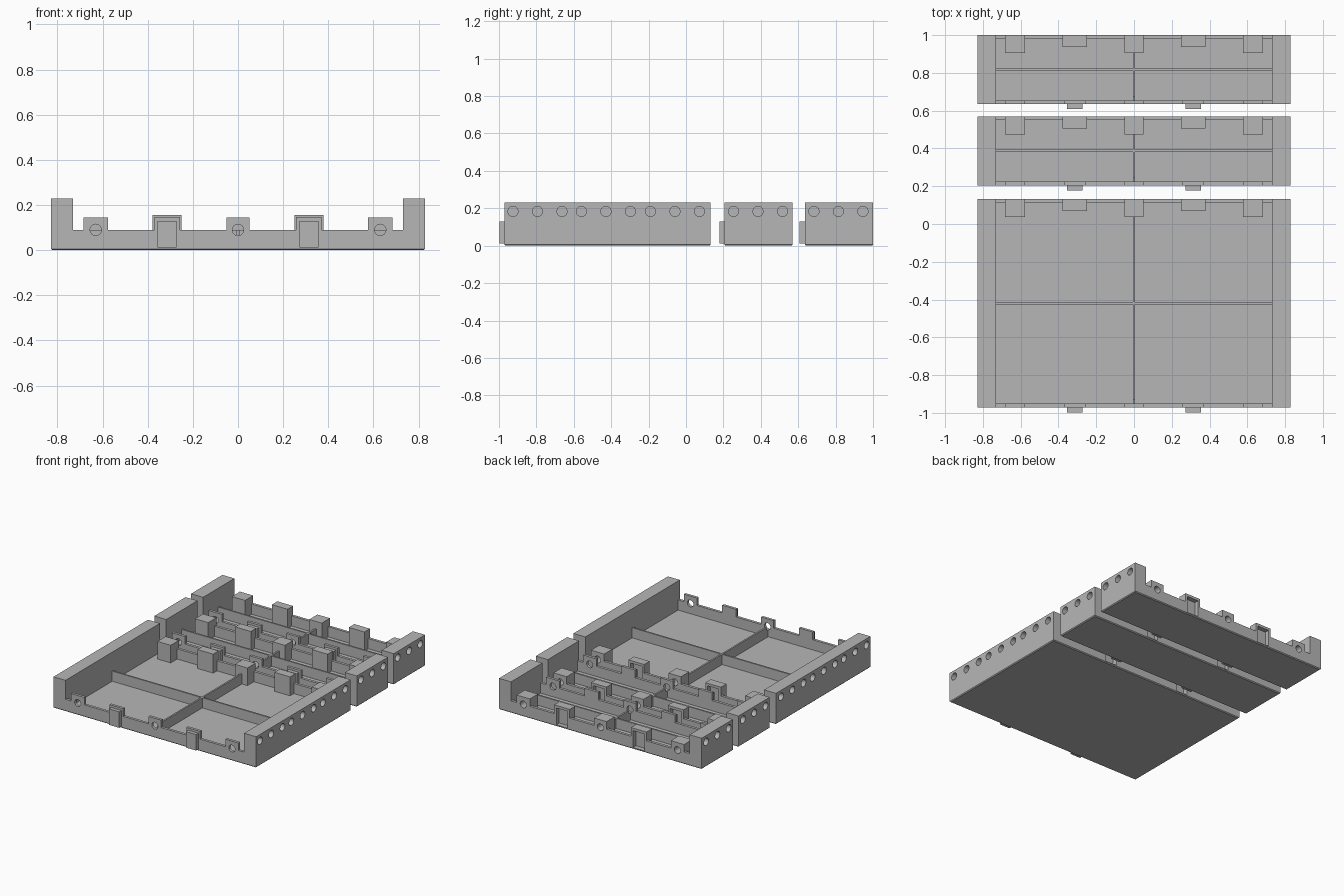
import bpy, bmesh, math
from mathutils import Matrix, Vector

if "Cube" in bpy.data.objects:
    bpy.data.objects.remove(bpy.data.objects["Cube"])

grey = bpy.data.materials.new("plain grey")
grey.diffuse_color = (0.47, 0.47, 0.47, 1)
grey.use_nodes = True
grey.node_tree.nodes["Principled BSDF"].inputs["Base Color"].default_value = grey.diffuse_color

HALF_X, INNER_X, TOP = 0.828, 0.73, 0.23     # outer half width, cavity half width, side wall top
LOW, FLOOR, WALL = 0.09, 0.015, 0.02         # end wall top, floor top, end wall thickness
PIN_X, KEY_X = (-0.63, 0, 0.63), (-0.314, 0.314)


def make(name, boxes=(), rods=()):
    """One mesh of boxes (x0,x1,y0,y1,z0,z1) and rods (centre, axis, length, radius)."""
    bm = bmesh.new()
    for x0, x1, y0, y1, z0, z1 in boxes:
        m = Matrix.Translation(((x0 + x1) / 2, (y0 + y1) / 2, (z0 + z1) / 2))
        bmesh.ops.create_cube(bm, size=1, matrix=m @ Matrix.Diagonal((x1 - x0, y1 - y0, z1 - z0, 1)))
    for centre, axis, length, r in rods:
        turn = Vector(axis).to_track_quat('Z', 'Y').to_matrix().to_4x4()
        bmesh.ops.create_cone(bm, cap_ends=True, segments=32, radius1=r, radius2=r, depth=length,
                              matrix=Matrix.Translation(centre) @ turn)
    me = bpy.data.meshes.new(name)
    bm.to_mesh(me)
    bm.free()
    ob = bpy.data.objects.new(name, me)
    bpy.context.collection.objects.link(ob)
    return ob


def combine(ob, tool, op):
    """Apply a boolean and remove the helper."""
    mod = ob.modifiers.new("bool", 'BOOLEAN')
    mod.operation, mod.object, mod.solver = op, tool, 'EXACT'
    bpy.context.view_layer.objects.active = ob
    bpy.ops.object.modifier_apply(modifier=mod.name)
    bpy.data.objects.remove(tool)


def tray(name, y0, y1, hole_ys):
    # outer block with slightly chamfered underside
    ob = make(name, [(-HALF_X, HALF_X, y0, y1, 0, TOP)])
    bm = bmesh.new()
    bm.from_mesh(ob.data)
    low = [e for e in bm.edges if all(v.co.z < 0.01 for v in e.verts)]
    bmesh.ops.bevel(bm, geom=low, offset=0.006, segments=1, affect='EDGES')
    bm.to_mesh(ob.data)
    bm.free()

    # cavity, and lowered end walls
    combine(ob, make("cut", [(-INNER_X, INNER_X, y0 - 0.1, y1 + 0.1, LOW, 0.4)]), 'DIFFERENCE')
    combine(ob, make("cut", [(-INNER_X, INNER_X, y0 + WALL, y1 - WALL, FLOOR, 0.3)]), 'DIFFERENCE')

    # crossing ribs
    mid, t = (y0 + y1) / 2, 0.006
    combine(ob, make("rib", [(-INNER_X - 0.01, INNER_X + 0.01, mid - t, mid + t, 0.008, LOW)]), 'UNION')
    combine(ob, make("rib", [(-t, t, y0 + 0.01, y1 - 0.05, 0.008, LOW)]), 'UNION')

    # front tabs and rear blocks
    parts = []
    for x in PIN_X:
        w = 0.054 if x else 0.051
        parts += [(x - w, x + w, y0, y0 + WALL, 0.03, 0.145),
                  (x - w, x + w, y1 - 0.095, y1, 0.01, 0.145)]
    for x in KEY_X:
        parts += [(x - 0.056, x + 0.056, y0, y0 + WALL, 0.03, 0.147),
                  (x - 0.064, x + 0.064, y1 - 0.064, y1, 0.01, 0.155)]
    combine(ob, make("blocks", parts), 'UNION')

    # front keys, and matching sockets behind
    combine(ob, make("keys", [(x - 0.042, x + 0.042, y0 - 0.027, y0 + 0.01, 0.012, 0.13)
                              for x in KEY_X]), 'UNION')
    combine(ob, make("sockets", [(x - 0.046, x + 0.046, y1 - 0.034, y1 + 0.05, 0.012, 0.136)
                                 for x in KEY_X]), 'DIFFERENCE')

    # pin holes: through in front, blind behind, blind along both sides
    rods = []
    for x in PIN_X:
        rods += [((x, y0, 0.09), (0, 1, 0), 0.08, 0.025),
                 ((x, y1, 0.09), (0, 1, 0), 0.11, 0.025)]
    for y in hole_ys:
        rods += [((s * HALF_X, y, 0.183), (1, 0, 0), 0.09, 0.027) for s in (-1, 1)]
    combine(ob, make("holes", rods=rods), 'DIFFERENCE')

    ob.data.materials.clear()
    ob.data.materials.append(grey)
    for p in ob.data.polygons:
        p.material_index = 0
    bpy.ops.object.select_all(action='DESELECT')
    ob.select_set(True)
    bpy.context.view_layer.objects.active = ob
    bpy.ops.object.shade_smooth_by_angle(angle=math.radians(30))


def triples(*centres):
    return [c + d for c in centres for d in (-0.131, 0, 0.131)]


tray("large_tray", -0.971, 0.132, triples(-0.794, -0.428, -0.059))
tray("middle_tray", 0.205, 0.570, triples(0.385))
tray("rear_tray", 0.635, 1.0, triples(0.815))
